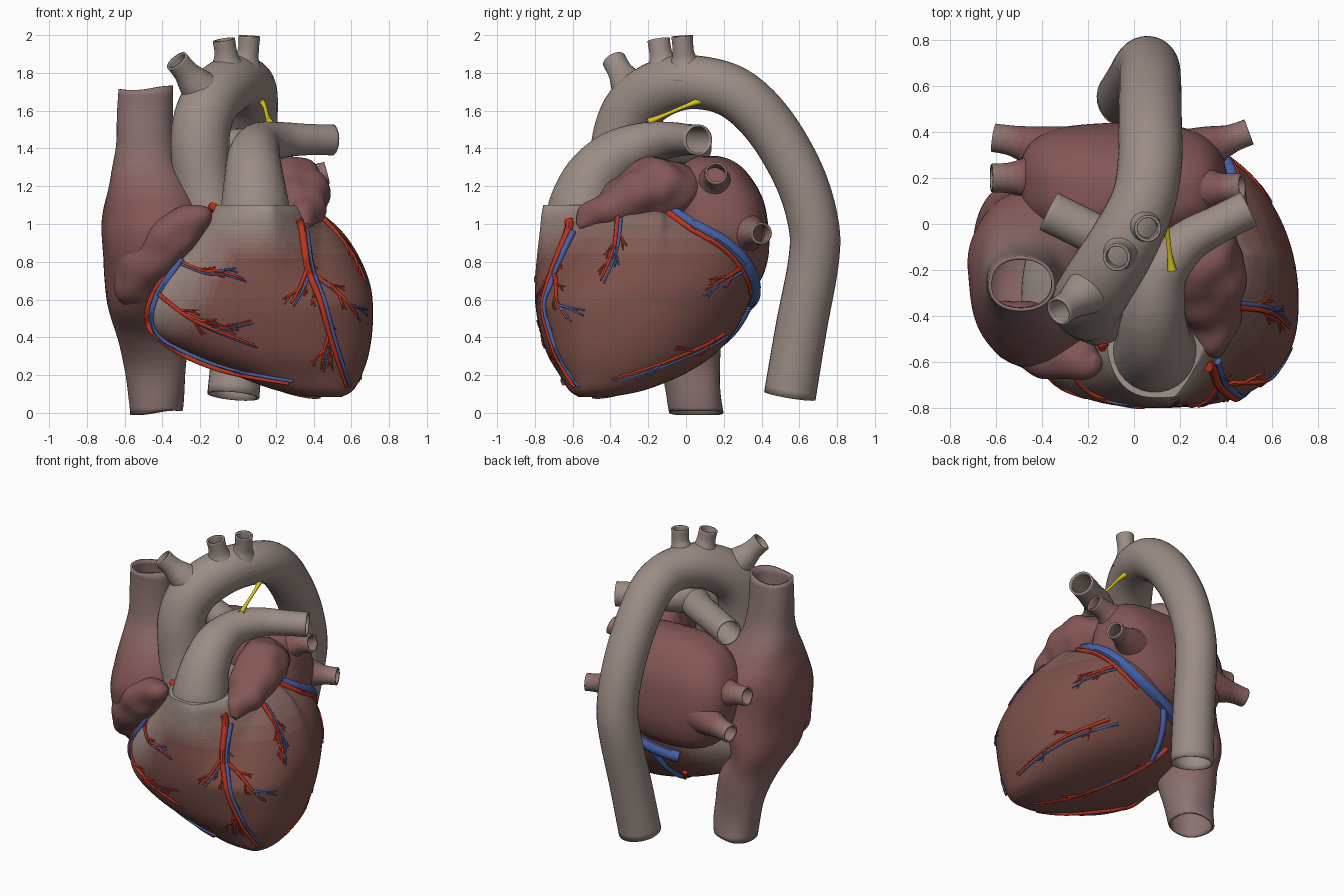
import bpy, bmesh, math, random
from mathutils import Vector, noise, Matrix
from mathutils.bvhtree import BVHTree

if "Cube" in bpy.data.objects:
    bpy.data.objects.remove(bpy.data.objects["Cube"])

random.seed(4)
ARTERY, VEIN = (.33, .265, .235), (.26, .175, .165)
ATRIUM, MUSCLE, PALE = (.23, .095, .092), (.2, .08, .067), (.36, .30, .265)
RED, BLUE, YELLOW = (.5, .035, .012), (.06, .12, .38), (.75, .6, .01)


def clamp(t):
    return max(0.0, min(1.0, t))


def material(col):
    name = "tint_%d_%d_%d" % tuple(int(c * 999) for c in col)
    m = bpy.data.materials.get(name) or bpy.data.materials.new(name)
    m.diffuse_color = (*col, 1)
    m.use_nodes = True
    m.node_tree.nodes["Principled BSDF"].inputs["Base Color"].default_value = m.diffuse_color
    return m


def smooth_rows(rows, n):
    """Catmull-Rom resampling of rows of any width."""
    out = []
    for i in range(len(rows) - 1):
        a, b, c, d = (rows[max(0, min(len(rows) - 1, i + k))] for k in (-1, 0, 1, 2))
        for s in range(n):
            t = s / n
            out.append([.5 * (2*q + (r-p)*t + (2*p-5*q+4*r-s_)*t*t + (3*q-p-3*r+s_)*t**3)
                        for p, q, r, s_ in zip(a, b, c, d)])
    return out + [list(rows[-1])]


def skin(bm, rings, cap):
    vs = [[bm.verts.new(p) for p in ring] for ring in rings]
    n = len(vs[0])
    for a, b in zip(vs, vs[1:]):
        for i in range(n):
            bm.faces.new((a[i], a[(i+1) % n], b[(i+1) % n], b[i]))
    if cap:
        bm.faces.new(vs[0][::-1])
        bm.faces.new(vs[-1])


def finish(name, bm, col, wall=0, lumps=0, scale=4):
    bmesh.ops.recalc_face_normals(bm, faces=bm.faces)
    bm.normal_update()
    for v in bm.verts:
        if lumps:
            v.co += v.normal * noise.noise(v.co * scale) * lumps
    me = bpy.data.meshes.new(name)
    bm.to_mesh(me)
    ob = bpy.data.objects.new(name, me)
    bpy.context.collection.objects.link(ob)
    me.materials.append(material(col))
    if wall:
        sol = ob.modifiers.new("wall", 'SOLIDIFY')
        sol.thickness, sol.offset = wall, -1
    return ob


def paint(ob, a, b, fn, steps=10):
    """Graded tint from a to b."""
    ob.data.materials.clear()
    for i in range(steps + 1):
        ob.data.materials.append(material([p + (q-p)*i/steps for p, q in zip(a, b)]))
    for f in ob.data.polygons:
        f.material_index = round(fn(f.center) * steps)


def level_rings(levels, n=72, split=.5, front=2.2, back=2.2, sub=5):
    """Horizontal sections given as (z, x0, x1, y0, y1)."""
    rings = []
    for z, x0, x1, y0, y1 in smooth_rows(levels, sub):
        cx, cy, rx = (x0+x1)/2, y0 + split*(y1-y0), (x1-x0)/2
        ring = []
        for i in range(n):
            c, s = math.cos(math.tau*i/n), math.sin(math.tau*i/n)
            p = front if s < 0 else back
            ry = cy - y0 if s < 0 else y1 - cy
            ring.append(Vector((cx + rx*math.copysign(abs(c)**(2/p), c),
                                cy + ry*math.copysign(abs(s)**(2/p), s), z)))
        rings.append(ring)
    return rings


def tube(bm, pts, n=28, sub=6, cap=False):
    """Swept round tube through (x, y, z, radius) points."""
    rows = smooth_rows(pts, sub)
    P = [Vector(r[:3]) for r in rows]
    rings, u, last = [], None, None
    for i, p in enumerate(P):
        t = (P[min(i+1, len(P)-1)] - P[max(i-1, 0)]).normalized()
        u = t.orthogonal().normalized() if u is None else last.rotation_difference(t) @ u
        last, w = t, t.cross(u)
        rings.append([p + (u*math.cos(math.tau*k/n) + w*math.sin(math.tau*k/n))*rows[i][3] for k in range(n)])
    skin(bm, rings, cap)


def vessel(name, col, *paths, wall=.012):
    bm = bmesh.new()
    for p in paths:
        tube(bm, p)
    return finish(name, bm, col, wall)


# ventricles, set back on the left side above the front groove
heart = level_rings([(.085, .38, .55, -.57, -.40), (.12, .2, .61, -.62, -.22), (.2, -.02, .655, -.67, -.02),
                     (.3, -.27, .69, -.73, .14), (.42, -.45, .71, -.77, .25), (.55, -.49, .715, -.795, .32),
                     (.68, -.44, .70, -.80, .36), (.82, -.33, .645, -.79, .35), (.95, -.22, .56, -.775, .27),
                     (1.05, -.15, .45, -.765, .12), (1.1, -.12, .34, -.755, 0)], 96, .42, 2.6, 2.1)
for v in (v for ring in heart for v in ring):
    v.y += .25 * clamp((v.x - .18)/.26) * clamp((v.z - .58)/.42) * clamp((-v.y - .1)/.3)
bm = bmesh.new()
skin(bm, heart, True)
ob = finish("ventricles", bm, MUSCLE)
paint(ob, MUSCLE, PALE, lambda c: max(clamp((-.85*c.x + .52*c.z - .42)/.3),
                                      clamp((c.z - .8)/.28) * (.35 + .65*clamp((.4 - c.x)/.2))))

# right atrium running into both great veins
cava = level_rings([(0, -.57, -.30, -.09, .20), (.2, -.59, -.28, -.13, .18), (.4, -.645, -.28, -.25, .17),
                    (.58, -.69, -.38, -.45, .17), (.8, -.71, -.27, -.58, .17), (.95, -.72, -.18, -.62, .15),
                    (1.08, -.705, -.14, -.58, .13), (1.2, -.68, -.2, -.5, .05), (1.32, -.66, -.31, -.41, -.05),
                    (1.45, -.645, -.33, -.38, -.10), (1.72, -.64, -.35, -.38, -.14)])
for v in cava[-1] + cava[0]:
    v.z += .012 * math.sin(14 * v.x)
bm = bmesh.new()
skin(bm, cava, False)
ob = finish("right_atrium_and_great_veins", bm, ATRIUM, .015, .018)
paint(ob, ATRIUM, VEIN, lambda c: max(clamp((c.z - 1.1)/.4), clamp((.6 - c.z)/.4)))

# right atrial appendage lying forward along the groove
bm = bmesh.new()
tube(bm, [(-.16, -.6, 1.07, .02), (-.2, -.6, 1.04, .07), (-.3, -.56, .97, .12), (-.42, -.51, .86, .14),
          (-.51, -.46, .74, .13), (-.56, -.42, .63, .09), (-.575, -.4, .56, .02)], 36, 8, True)
finish("right_atrial_appendage", bm, ATRIUM, 0, .025, 7)

# left atrium
bm = bmesh.new()
skin(bm, level_rings([(.6, -.2, .1, .08, .26), (.68, -.38, .2, -.05, .38), (.8, -.47, .32, -.1, .43),
                      (.95, -.5, .4, -.1, .44), (1.12, -.48, .39, -.1, .41), (1.26, -.4, .34, -.06, .33),
                      (1.33, -.27, .27, 0, .25), (1.36, -.1, .18, .06, .17)], front=2.5, back=3), True)
finish("left_atrium", bm, ATRIUM, 0, .01)

# pulmonary veins
ob = vessel("pulmonary_veins", ATRIUM,
            [(.18, .14, 1.17, .15), (.29, .15, 1.21, .11), (.38, .155, 1.245, .068), (.47, .16, 1.27, .06)],
            [(.18, .25, .96, .17), (.32, .33, .955, .1), (.42, .37, .95, .063), (.5, .4, .95, .058)],
            [(-.3, .2, 1.03, .17), (-.43, .2, 1.05, .11), (-.53, .2, 1.06, .07), (-.62, .2, 1.07, .062)],
            [(-.28, .27, .92, .17), (-.42, .33, .89, .1), (-.52, .36, .88, .068), (-.61, .375, .87, .062)])
paint(ob, ATRIUM, PALE, lambda c: clamp((abs(c.x + .06) - .42)/.3))

# left atrial appendage
bm = bmesh.new()
tube(bm, [(.24, .06, 1.17, .05), (.27, -.02, 1.18, .13), (.295, -.15, 1.18, .17), (.325, -.28, 1.14, .155),
          (.345, -.4, 1.08, .115), (.355, -.51, 1.03, .07), (.36, -.57, .99, .02)], 40, 8, True)
finish("left_atrial_appendage", bm, ATRIUM, 0, .03, 7)

# aorta and its three branches
vessel("aorta", ARTERY,
       [(-.12, -.4, .95, .14), (-.18, -.36, 1.2, .155), (-.2, -.34, 1.46, .156), (-.155, -.26, 1.63, .156),
        (-.05, -.09, 1.735, .15), (.04, .1, 1.745, .14), (.07, .28, 1.68, .14), (.07, .45, 1.51, .138),
        (.07, .60, 1.25, .136), (.065, .675, 1, .134), (.045, .675, .8, .134), (.01, .61, .45, .136),
        (-.025, .55, .09, .138)])
vessel("aortic_branches", ARTERY,
       [(-.17, -.27, 1.68, .12), (-.24, -.32, 1.76, .085), (-.28, -.35, 1.81, .066), (-.325, -.38, 1.865, .064)],
       [(-.05, -.11, 1.78, .12), (-.06, -.125, 1.86, .075), (-.065, -.135, 1.91, .06), (-.075, -.145, 1.975, .06)],
       [(.03, .0, 1.78, .12), (.045, -.01, 1.87, .07), (.055, -.015, 1.92, .056), (.06, -.02, 1.995, .058)])

# pulmonary trunk with left and right arteries
vessel("pulmonary_arteries", ARTERY,
       [(.09, -.56, 1.0, .185), (.09, -.545, 1.1, .18), (.085, -.49, 1.24, .158), (.085, -.37, 1.36, .138),
        (.12, -.21, 1.425, .115), (.23, -.08, 1.445, .095), (.37, 0, 1.447, .083), (.5, .065, 1.445, .082)],
       [(.11, -.24, 1.4, .11), (0, -.14, 1.41, .095), (-.18, -.04, 1.41, .09), (-.37, .055, 1.4, .09)])

# ligament
vessel("arterial_ligament", YELLOW, [(.165, -.2, 1.54, .02), (.155, -.13, 1.57, .011), (.14, 0, 1.625, .011),
                                     (.12, .08, 1.655, .02)], wall=0)

# coronary vessels, drawn in a view and laid on the heart surface
def surface(*parts):
    bm = bmesh.new()
    for rings in parts:
        skin(bm, rings, True)
    bmesh.ops.recalc_face_normals(bm, faces=bm.faces)
    return BVHTree.FromBMesh(bm)


muscle = surface(heart)
VIEWS = {"front": lambda a, b: ((a, -3, b), (0, 1, 0)), "right": lambda a, b: ((3, a, b), (-1, 0, 0)),
         "under": lambda a, b: ((a, b, -3), (0, 0, 1))}
beds = {"coronary_arteries": (bmesh.new(), RED), "coronary_veins": (bmesh.new(), BLUE)}


def lay(bed, view, pts, r0, r1, sub=6):
    flat, out = smooth_rows(pts, sub), []
    for p in flat:
        if view == "nearest":
            hit = muscle.find_nearest(Vector(p))
        else:
            o, d = (Vector(v) for v in VIEWS[view](*p))
            hit = muscle.ray_cast(o, d)
            if hit[0] is None:
                hit = muscle.find_nearest(o + d*2.5)
        q = hit[0] + hit[1]*r0*.35
        if out and (q - out[-1]).length > .14:
            break
        out.append(q)
    if len(out) < 4:
        return flat
    for _ in range(3):
        out = [out[0]] + [(p + q*2 + s)/4 for p, q, s in zip(out, out[1:], out[2:])] + [out[-1]]
    tube(beds[bed][0], [(*p, r0 + (r1 - r0)*i/(len(out) - 1)) for i, p in enumerate(out)], 8, 1, True)
    return flat


def coronary(view, pts, r0, r1, twigs=0, shift=(.015, -.015), skip=0):
    """Artery with a thinner vein beside it and small forking twigs."""
    flat = lay("coronary_arteries", view, pts, r0, r1)
    lay("coronary_veins", view, [(a + shift[0], b + shift[1]) for a, b in pts[skip:]], r0*.75, r1*.8)
    for k in range(twigs):
        i = int((.3 + .65*k/max(1, twigs)) * (len(flat) - 2))
        p, q = Vector(flat[i]), Vector(flat[i+1])
        d = Matrix.Rotation((-1)**k * random.uniform(.4, .7), 2) @ (q - p).normalized()
        e = Matrix.Rotation((-1)**k * -.5, 2) @ d
        m, l = p + d*.05, random.uniform(.04, .065)
        bed = "coronary_veins" if k % 3 == 2 else "coronary_arteries"
        lay(bed, view, [p, m, m + e*l], .008, .004, 4)
        lay(bed, view, [m, m + d*l*.4, m + d*l*.8], .006, .003, 4)


coronary("front", [(-.12, 1.09), (-.22, .945), (-.31, .80), (-.43, .64), (-.475, .5), (-.43, .39), (-.26, .30),
                   (-.045, .22), (.27, .16)], .026, .01, 0, (.022, .01), 2)
coronary("front", [(-.31, .8), (-.18, .75), (-.1, .75), (.03, .71)], .012, .005, 3)
coronary("front", [(-.43, .64), (-.28, .52), (-.12, .44), (.09, .36)], .014, .005, 3)
coronary("front", [(-.27, .52), (-.1, .46), (.07, .49)], .009, .004, 2)
coronary("front", [(.315, 1.02), (.335, .96), (.365, .76), (.43, .6), (.48, .42), (.53, .26), (.57, .14)],
         .024, .008, 4, (.022, .0), 1)
coronary("front", [(.365, .76), (.32, .65), (.28, .58)], .012, .005, 2)
coronary("front", [(.37, .75), (.5, .66), (.59, .57), (.63, .5)], .014, .005, 3)
coronary("front", [(.48, .42), (.455, .33), (.44, .23)], .01, .004, 2)
coronary("right", [(-.36, 1.04), (-.38, .87), (-.45, .7)], .015, .005, 4)
coronary("right", [(.28, .76), (.2, .71), (.1, .65)], .011, .004, 3)
coronary("right", [(.2, .42), (.1, .36), (-.14, .26), (-.4, .18)], .012, .005, 3)
coronary("under", [(-.12, .18), (-.03, .05), (.2, -.25), (.42, -.48)], .018, .006, 5)
# coronary sinus wrapping the back groove
sinus = [(.36, -.08, 1.08), (.46, .05, 1.03), (.46, .18, .96), (.36, .3, .8), (.24, .37, .68), (.06, .37, .6),
         (-.14, .28, .54)]
lay("coronary_veins", "nearest", sinus, .026, .042)
lay("coronary_arteries", "nearest", [(x + .02, y - .02, z - .05) for x, y, z in sinus[:5]], .017, .012)
lay("coronary_veins", "nearest", [(.04, .37, .6), (-.01, .32, .46), (-.04, .22, .36), (-.06, .12, .3)], .024, .014)
for name, (bm, col) in beds.items():
    finish(name, bm, col)

# smooth shading
bpy.ops.object.select_all(action='SELECT')
bpy.context.view_layer.objects.active = bpy.context.selected_objects[0]
bpy.ops.object.shade_smooth_by_angle(angle=math.radians(45))
